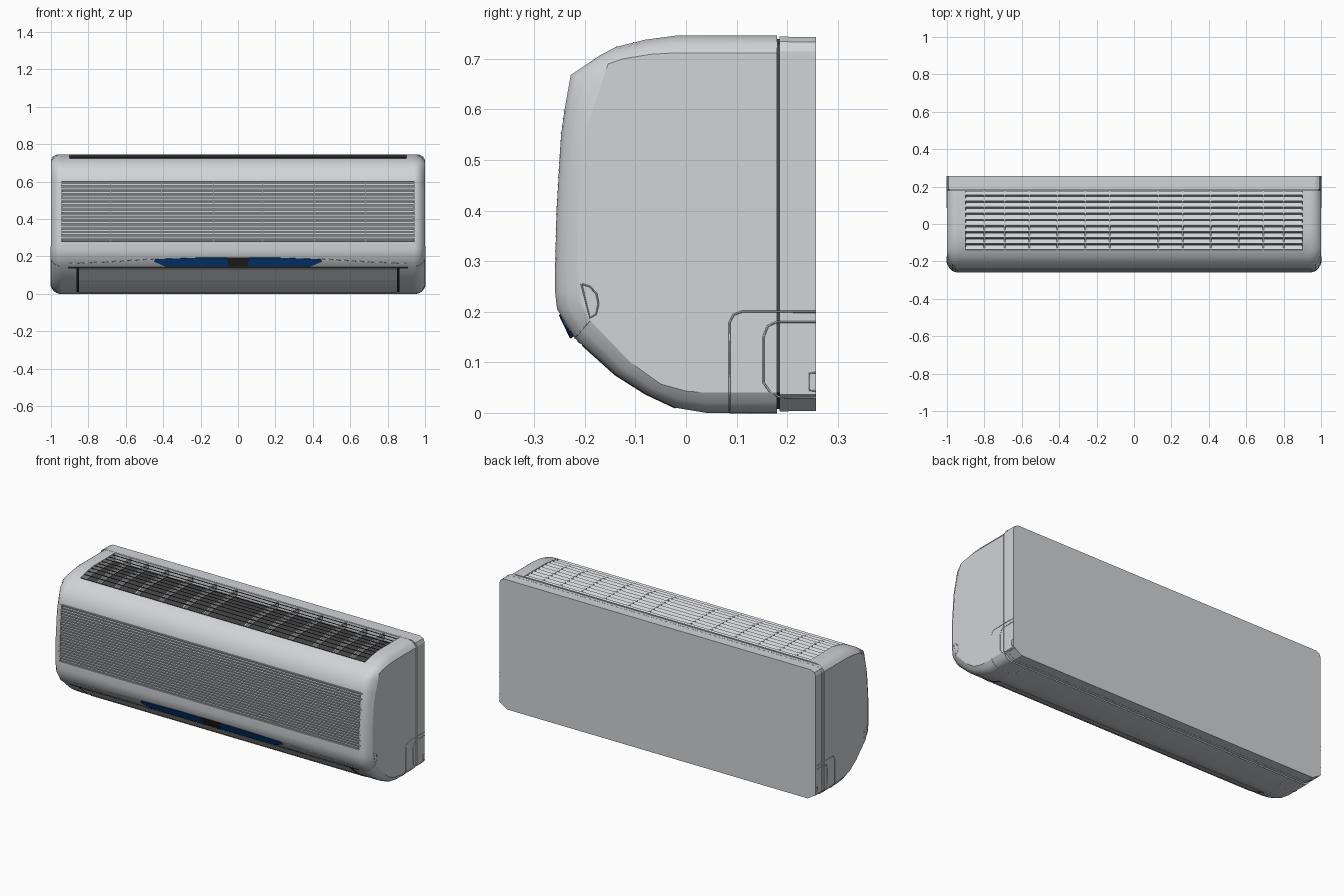
import bpy, bmesh
from math import radians
from mathutils import Vector

if "Cube" in bpy.data.objects:
    bpy.data.objects.remove(bpy.data.objects["Cube"], do_unlink=True)


def material(name, r, g, b):
    m = bpy.data.materials.new(name)
    m.use_nodes = True
    m.diffuse_color = (r, g, b, 1)
    m.node_tree.nodes["Principled BSDF"].inputs["Base Color"].default_value = (r, g, b, 1)
    return m


GREY = material("light grey plastic", .64, .655, .68)
SHADOW = material("intake dark grey", .06, .06, .063)
BLACK = material("black window", .017, .017, .018)
BLUE = material("display blue", .002, .05, .22)


def finish(name, bm, *mats, smooth=False):
    bmesh.ops.recalc_face_normals(bm, faces=bm.faces)
    me = bpy.data.meshes.new(name)
    bm.to_mesh(me)
    bm.free()
    ob = bpy.data.objects.new(name, me)
    bpy.context.collection.objects.link(ob)
    for m in mats:
        me.materials.append(m)
    if smooth:
        bpy.ops.object.select_all(action='DESELECT')
        ob.select_set(True)
        bpy.context.view_layer.objects.active = ob
        bpy.ops.object.shade_smooth_by_angle(angle=radians(48), keep_sharp_edges=True)
    return ob


def loft(bm, rings):
    """Join rings of equal length and cap both ends."""
    loops = [[bm.verts.new(p) for p in ring] for ring in rings]
    n = len(loops[0])
    for a, b in zip(loops, loops[1:]):
        for i in range(n):
            j = (i + 1) % n
            bm.faces.new((a[i], a[j], b[j], b[i]))
    return bm.faces.new(loops[0]), bm.faces.new(loops[-1])


def bar(bm, w, section):
    """A bar across x from -w to w with the given (y, z) section."""
    loft(bm, [[(x, y, z) for y, z in section] for x in (-w, w)])


# Side profile (y, z), from the bottom back round the front to the top back
BOTTOM = [(.18, 0), (.04, 0), (-.02, .01), (-.08, .038), (-.14, .076), (-.22, .148)]
FRONT = [(-.255, .205), (-.259, .24), (-.259, .28), (-.256, .4), (-.247, .55), (-.24, .6), (-.228, .668)]
TOP = [(-.17, .707), (-.14, .723), (-.08, .738), (-.02, .746), (.174, .746), (.18, .746)]
PROFILE = BOTTOM + FRONT + TOP
# Outline of the flat end faces, point for point with the profile
END = [(.18, .04), (.04, .04), (0, .043), (-.05, .057), (-.11, .1), (-.19, .183),
       (-.207, .215), (-.211, .24), (-.213, .28), (-.214, .4), (-.2, .55), (-.184, .6), (-.16, .672),
       (-.154, .69), (-.125, .7), (-.07, .709), (-.02, .712), (.174, .712), (.18, .712)]


def offset(pts, d):
    """Move an open profile outward by d."""
    out = []
    for i, (y, z) in enumerate(pts):
        a, b = pts[max(i - 1, 0)], pts[min(i + 1, len(pts) - 1)]
        t = Vector((b[0] - a[0], b[1] - a[1])).normalized()
        out.append((y - t.y * d, z + t.x * d))
    return out


def along(pts, key, value):
    """Interpolate the other coordinate of a profile."""
    for a, b in zip(pts, pts[1:]):
        if min(a[key], b[key]) <= value <= max(a[key], b[key]) and a[key] != b[key]:
            f = (value - a[key]) / (b[key] - a[key])
            return a[1 - key] + f * (b[1 - key] - a[1 - key])
    return pts[-1][1 - key]


def ribbon(bm, pts, x0, x1, lift, depth):
    """A strip that follows part of the profile."""
    ring = offset(pts, lift) + offset(pts, lift - depth)[::-1]
    loft(bm, [[(x, y, z) for y, z in ring] for x in (x0, x1)])


def single_ribbon(name, mat, *args):
    bm = bmesh.new()
    ribbon(bm, *args)
    return finish(name, bm, mat)


def line(name, pts, radius=.0015, sides=(1, -1)):
    """A thin raised seam along a path, repeated on both ends of the unit."""
    for s in sides:
        cu = bpy.data.curves.new(name, 'CURVE')
        cu.dimensions = '3D'
        cu.bevel_depth = radius
        cu.bevel_resolution = 0
        sp = cu.splines.new('POLY')
        sp.points.add(len(pts) - 1)
        for p, (x, y, z) in zip(sp.points, pts):
            p.co = (x * s, y, z, 1)
        cu.materials.append(GREY)
        side = "left_" if s > 0 else "right_"
        bpy.context.collection.objects.link(bpy.data.objects.new(side + name, cu))


# Housing with chamfered ends and recesses for both grilles
GRILLE_X, INTAKE_X = .945, .9
bm = bmesh.new()
half = [(1, 1), (.987, .5), (.972, .17), (.95, 0), (GRILLE_X, 0), (INTAKE_X, 0)]
sections = [(-x, f) for x, f in half] + half[::-1]
caps = loft(bm, [[(x, a[0] + f * (b[0] - a[0]), a[1] + f * (b[1] - a[1])) for a, b in zip(PROFILE, END)]
                 for x, f in sections])
for cap in caps:
    for e in cap.edges:
        e.smooth = False
bmesh.ops.recalc_face_normals(bm, faces=bm.faces)


def recess(test, depth, index):
    faces = [f for f in bm.faces if test(f.calc_center_median(), f.normal)]
    bmesh.ops.inset_region(bm, faces=faces, thickness=.002, depth=-depth, use_even_offset=True)
    for f in faces:
        f.material_index = index


recess(lambda c, n: abs(c.x) < GRILLE_X and .28 < c.z < .6 and n.y < -.9, .022, 0)
recess(lambda c, n: abs(c.x) < INTAKE_X and -.14 < c.y < .174 and c.z > .7 and n.z > .8, .045, 1)
finish("housing", bm, GREY, SHADOW, smooth=True)

# Front grille louvres, leaning forward at the top
bm = bmesh.new()
ROWS = 22
pitch = .32 / ROWS
for i in range(ROWS):
    z = .28 + (i + .5) * pitch
    y = along(FRONT, 1, z)
    bar(bm, GRILLE_X + (.008 if i % 2 else -.004),
        [(y - .001, z + .005), (y + .002, z - .005), (y + .016, z - .003), (y + .016, z + .005)])
finish("front_grille_louvres", bm, GREY)

bm = bmesh.new()
for x in (.13, .41, .68):
    for s in (-1, 1):
        ribbon(bm, FRONT[2:6], s * x - .002, s * x + .002, -.006, .016)
finish("front_grille_ribs", bm, GREY)

# Top intake slats sloping down to the back, dark on the side facing forward
bm = bmesh.new()
for i in range(10):
    y = -.125 + i * .0325
    z = along(TOP, 0, y)
    bar(bm, INTAKE_X, [(y - .0125, z - .001), (y + .0125, z - .015), (y + .0125, z - .018), (y - .0125, z - .006)])
bmesh.ops.recalc_face_normals(bm, faces=bm.faces)
for f in bm.faces:
    f.material_index = int(f.normal.y < -.3)
finish("top_intake_slats", bm, GREY, SHADOW)

bm = bmesh.new()
for x in (.13, .26, .41, .56, .69, .8):
    for s in (-1, 1):
        ribbon(bm, TOP[1:5], s * x - .004, s * x + .004, -.005, .03)
finish("top_intake_ribs", bm, GREY)


# Wall frame behind the housing, with a dark groove between them
def slab(name, y0, y1, inset, mat):
    right = [(.95, .003), (1, .036), (1, .715), (.992, .734), (.97, .744)]
    pts = right + [(-x, z) for x, z in right[::-1]]
    bm = bmesh.new()
    loft(bm, [[(x * (1 - inset), y, .373 + (z - .373) * (1 - inset * 2)) for x, z in pts] for y in (y0, y1)])
    finish(name, bm, mat)


slab("groove_core", .178, .19, .006, SHADOW)
slab("frame_rim", .185, .203, 0, GREY)
slab("wall_frame", .203, .257, .0008, GREY)

# Outlet flap, its end gaps and the seam under the front panel
lower = BOTTOM[2:5] + [(-.205, .1345)]
single_ribbon("outlet_flap", GREY, lower, -.85, .85, .002, .004)
for side, s in (("left", 1), ("right", -1)):
    single_ribbon("flap_gap_" + side, BLACK, lower, s * .857 - .006, s * .857 + .006, .0012, .003)
single_ribbon("lip_seam", SHADOW, [(-.208, .137), (-.214, .1425)], -.91, .91, .0015, .003)
flap_y = along(BOTTOM, 1, .06)
line("flap_crease", [(-.85, flap_y - .002, .0575), (.85, flap_y - .002, .0575)], sides=(1,))


# Display plates on the sloped lip of the front panel, turned slightly to the front
def lip_point(x, z):
    return Vector((x, -.22 - .035 * (z - .148) / .057, z))


def lip_plate(name, mat, pts, lift):
    n = Vector((0, -.057, -.035)).normalized()
    base = [lip_point(x, z) for x, z in pts]
    bm = bmesh.new()
    loft(bm, [[p - n * .002 for p in base], [p + n * (lift + (.193 - p.z) * .12) for p in base]])
    finish(name, bm, mat)


lip_plate("display", BLUE, [(-.39, .151), (.39, .151), (.45, .174), (.44, .186),
                            (.2, .194), (-.2, .194), (-.44, .186), (-.45, .174)], .002)
lip_plate("display_window", BLACK, [(-.05, .152), (.05, .152), (.06, .195), (-.06, .195)], .0035)
line("lip_curve", [lip_point(*p) for p in ((.9, .163), (.7, .171), (.45, .187))])

# End seams: front panel joint, finger notch, pipe cover, knockout and frame notch
line("panel_joint", [(.95, -.22, .148), (.972, -.215, .154), (.987, -.205, .1655), (1, -.19, .183)])
line("finger_notch", [(1, y, z) for y, z in (
    (-.207, .255), (-.19, .25), (-.177, .235), (-.173, .215), (-.178, .195),
    (-.19, .188), (-.207, .255))])
line("pipe_cover_seam", [(1, .257, .2), (1, .11, .2), (1, .094, .194), (1, .086, .178), (1, .086, .04),
                         (.987, .086, .02), (.972, .086, .007), (.95, .086, .001), (.88, .086, .001),
                         (.86, .1, .001), (.86, .18, .001)], .002)
line("knockout_seam", [(1, .257, .18), (1, .18, .18), (1, .162, .172), (1, .153, .15), (1, .153, .06),
                       (1, .165, .043), (.994, .185, .031), (.992, .257, .03)], .002)
line("frame_notch", [(1, .257, .08), (1, .243, .078), (1, .243, .045), (1, .257, .043)])
